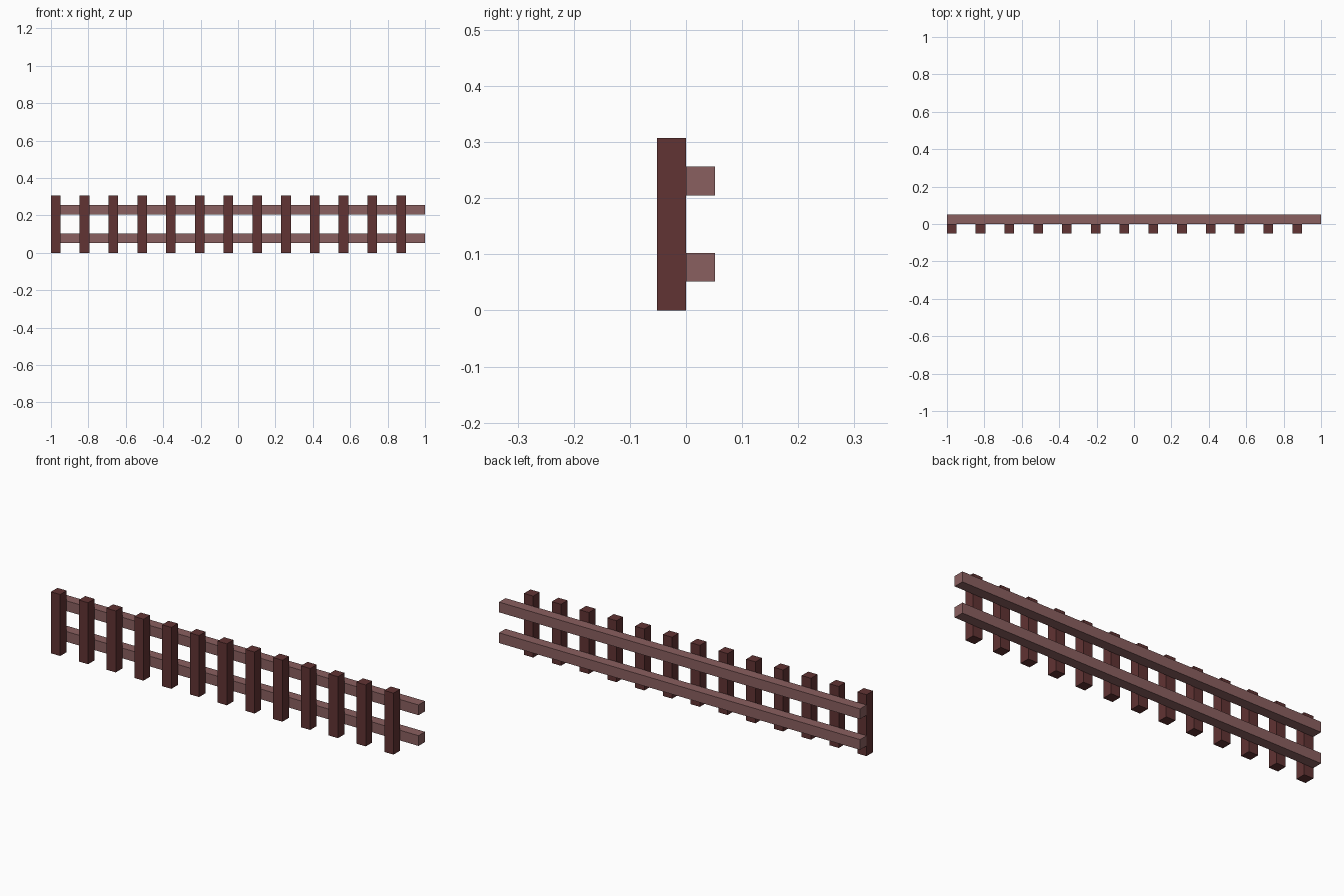
import bpy
import bmesh
from mathutils import Vector

cube = bpy.data.objects.get("Cube")
if cube:
    bpy.data.objects.remove(cube, do_unlink=True)

PICKETS = 13
UNIT = 2 / (3 * PICKETS)   # timber thickness; pickets repeat every three units


def make_material(name, rgb):
    mat = bpy.data.materials.new(name)
    mat.use_nodes = True
    color = (*rgb, 1)
    mat.diffuse_color = color
    mat.node_tree.nodes["Principled BSDF"].inputs["Base Color"].default_value = color
    return mat


def beam(name, low, high, mat):
    """Square timber between two corners, given in timber units."""
    low, high = Vector(low) * UNIT, Vector(high) * UNIT
    size, centre = high - low, (low + high) / 2
    bm = bmesh.new()
    bmesh.ops.create_cube(bm, size=1)
    bmesh.ops.scale(bm, vec=size, verts=bm.verts)
    mesh = bpy.data.meshes.new(name)
    bm.to_mesh(mesh)
    bm.free()
    mesh.materials.append(mat)
    obj = bpy.data.objects.new(name, mesh)
    obj.location = centre
    bpy.context.collection.objects.link(obj)
    return obj


dark_wood = make_material("dark red brown wood", (0.119, 0.033, 0.033))
light_wood = make_material("light red brown wood", (0.254, 0.115, 0.115))

half = 1 / UNIT

# Upright pickets along the front, starting flush with the right end
for i in range(PICKETS):
    x = -half + 3 * i
    beam(f"picket_{i + 1}", (x, -1, 0), (x + 1, 0, 6), dark_wood)

# Two long rails behind the pickets
for name, z in (("lower_rail", 1), ("upper_rail", 4)):
    beam(name, (-half, 0, z), (half, 1, z + 1), light_wood)
